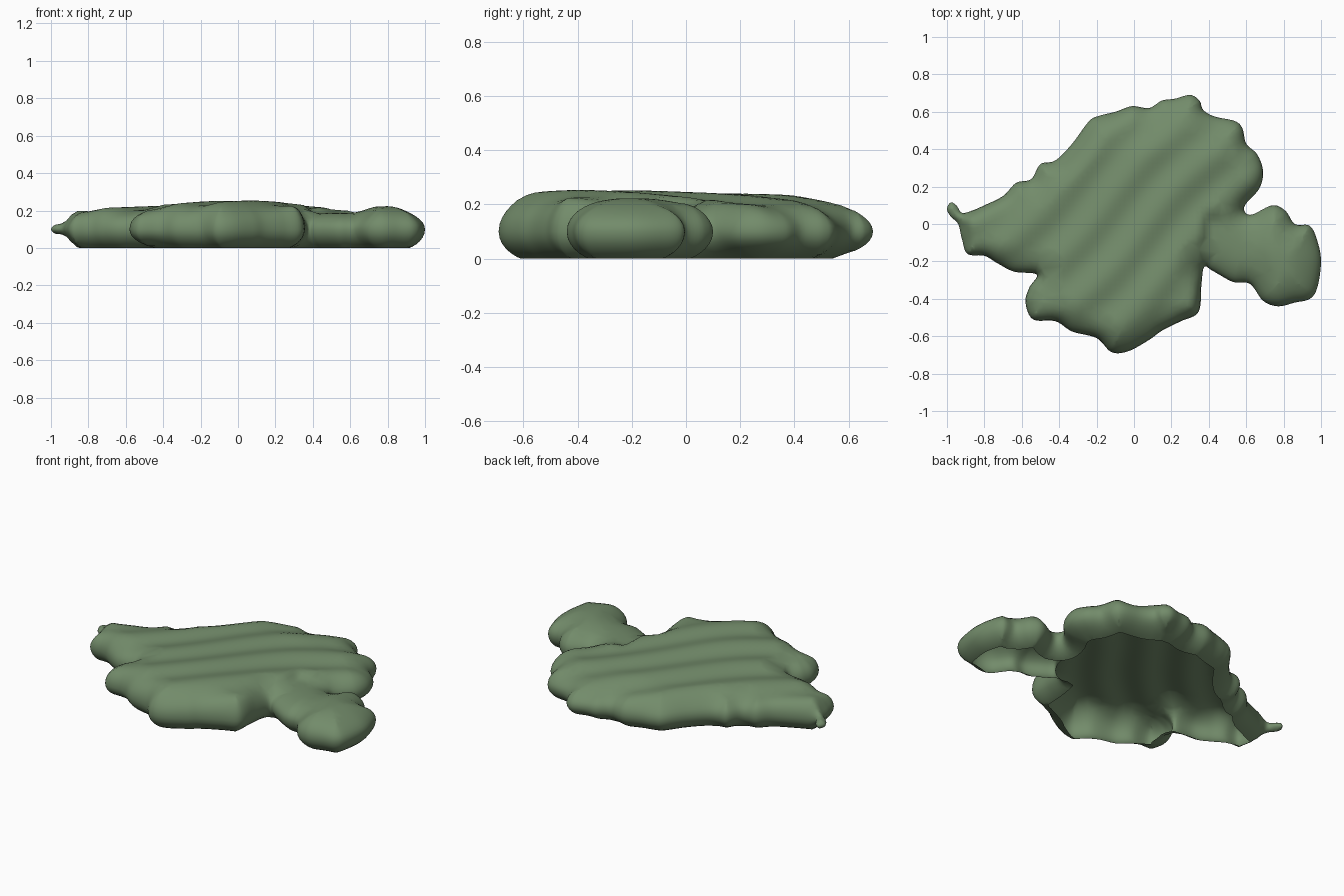
import bpy, bmesh, math
from mathutils import Vector, kdtree, geometry

if "Cube" in bpy.data.objects:
    bpy.data.objects.remove(bpy.data.objects["Cube"], do_unlink=True)

# Footprint of the patch, clockwise from the small tip on the right end
OUTLINE = [
    (-1, .08), (-.98, .115), (-.95, .1), (-.92, .06), (-.87, .07), (-.8, .1),
    (-.7, .15), (-.63, .22), (-.55, .24), (-.5, .32), (-.42, .34), (-.33, .43),
    (-.24, .55), (-.18, .58), (-.1, .6), (-.01, .63), (.08, .62), (.15, .66),
    (.22, .67), (.3, .69), (.35, .66), (.37, .61), (.43, .575), (.54, .55),
    (.58, .51), (.6, .43), (.66, .37), (.69, .28), (.67, .19), (.6, .11),
    (.59, .07), (.63, .05), (.74, .1), (.81, .07), (.86, 0), (.94, -.01),
    (.98, -.09), (1, -.2), (.98, -.34), (.94, -.4), (.86, -.42), (.77, -.44),
    (.69, -.41), (.62, -.32), (.53, -.31), (.42, -.25), (.375, -.23),
    (.36, -.33), (.345, -.47), (.25, -.52), (.15, -.57), (.08, -.62),
    (-.03, -.68), (-.12, -.685), (-.2, -.61), (-.33, -.575), (-.42, -.52),
    (-.54, -.51), (-.58, -.42), (-.56, -.34), (-.52, -.27), (-.64, -.255),
    (-.73, -.21), (-.8, -.17), (-.89, -.16), (-.92, -.08), (-.94, 0),
    (-.98, .04)]
MIDDLE = 0.1       # height of the widest part of the rim


def smooth_loop(points, steps):
    """Closed Catmull-Rom curve through the points."""
    pts = [Vector(p) for p in points]
    n, out = len(pts), []
    for i in range(n):
        a, b, c, d = (pts[(i + k) % n] for k in (-1, 0, 1, 2))
        for s in range(steps):
            t = s / steps
            out.append(0.5 * (2 * b + (c - a) * t + (2 * a - 5 * b + 4 * c - d) * t ** 2
                              + (3 * b - a - 3 * c + d) * t ** 3))
    return out


def smoothstep(lo, hi, v):
    t = min(max((v - lo) / (hi - lo), 0), 1)
    return t * t * (3 - 2 * t)


def bump(x, y, cx, cy, size):
    return math.exp(-((x - cx) ** 2 + (y - cy) ** 2) / size ** 2)


def dome(d, radius):
    """Quarter-ellipse rise from the rim inwards."""
    t = min(d / radius, 1)
    return math.sqrt(max(0, 1 - (1 - t) ** 2))


def crown(x, y):
    """Height above the rim of the rippled top."""
    across = (x - y) / math.sqrt(2)
    along = (x + y) / math.sqrt(2)
    wave = 0.010 * math.cos(math.tau * (across - 0.3 + 0.03 * math.sin(5 * along)) / 0.24)
    body = 0.114 + wave + 0.03 * bump(x, y, 0, -0.35, 0.38) + 0.014 * bump(x, y, 0.05, 0.2, 0.35)
    body -= 0.01 * smoothstep(-0.25, -0.8, x) + 0.03 * smoothstep(0.35, 0.65, y)
    body -= 0.01 * smoothstep(0.2, 0.5, x)
    branch = smoothstep(0.35, 0.41, x) * smoothstep(0.1, 0, y)
    lobe = 0.087 + 0.036 * smoothstep(0.6, 0.76, x) - 0.02 * smoothstep(0.8, 1, x)
    return body + (lobe - body) * branch


def top_radius(x, y):
    """Rim rounding: tight at the ends and the steep side, soft on the lobe."""
    radius = 0.165 - 0.035 * smoothstep(-0.3, -0.55, y) - 0.045 * smoothstep(0.35, 0.55, y)
    radius += 0.04 * smoothstep(0.6, 0.7, x) * smoothstep(0.1, 0, y)
    radius -= 0.05 * smoothstep(-0.5, -0.75, x)
    return radius * (1 - 0.5 * bump(x, y, 0.33, -0.36, 0.12))


def under_radius(x, y):
    """Undercut rounding: wider below the back bulges and the front side lobe."""
    bulges = bump(x, y, 0.28, 0.62, 0.16) + bump(x, y, 0.62, 0.25, 0.14)
    lobe = bump(x, y, -0.5, -0.43, 0.13)
    return 0.18 + 0.03 * smoothstep(0.1, 0.4, y) + 0.13 * bulges + 0.12 * lobe


# Sample the rim and prepare distance lookup
rim = smooth_loop(OUTLINE, 6)[::-1]
count = len(rim)
inward = []
for i in range(count):
    t = (rim[(i + 1) % count] - rim[i - 1]).normalized()
    inward.append(Vector((-t.y, t.x)))
tree = kdtree.KDTree(count)
for i, p in enumerate(rim):
    tree.insert((p.x, p.y, 0), i)
tree.balance()


def depth(p):
    """Distance inside the rim, negative when outside."""
    co, i, dist = tree.find((p.x, p.y, 0))
    return dist if (p - rim[i]).dot(inward[i]) >= -1e-6 else -dist


# Points: rim, inset rings for the rounded edge, then a regular grid
points = list(rim)
for offset in (.004, .013, .027, .045, .068, .095, .125):
    for i in range(0, count, 1 if offset < .05 else 2):
        p = rim[i] + inward[i] * offset
        if depth(p) > offset * 0.96:
            points.append(p)
step = 0.025
for i in range(-40, 41):
    for j in range(-28, 29):
        p = Vector((i * step, j * step))
        if depth(p) > 0.14:
            points.append(p)
flat, _, tris, *_ = geometry.delaunay_2d_cdt(
    points, [], [list(range(count))], 1, 1e-5)

# Rippled top sheet and undercut lower sheet meeting at the rim
bm = bmesh.new()
top, under = [], []
for p in flat:
    d = max(depth(p), 0)
    thin = 0.4 + 0.6 * smoothstep(-0.96, -0.86, p.x)
    rise = thin * crown(p.x, p.y) * dome(d, top_radius(p.x, p.y))
    v = bm.verts.new((p.x, p.y, MIDDLE + rise))
    top.append(v)
    if d < 1e-4:
        under.append(v)
    else:
        drop = thin * 0.12 * dome(d, under_radius(p.x, p.y))
        under.append(bm.verts.new((p.x, p.y, MIDDLE - drop)))
for tri in tris:
    bm.faces.new([top[k] for k in tri])
    if any(top[k] is not under[k] for k in tri):
        bm.faces.new([under[k] for k in reversed(tri)])

# Open the underside at ground level
bmesh.ops.bisect_plane(bm, geom=bm.verts[:] + bm.edges[:] + bm.faces[:],
                       plane_co=(0, 0, 0), plane_no=(0, 0, 1), clear_inner=True)
loose = [v for v in bm.verts if not v.link_faces]
bmesh.ops.delete(bm, geom=loose, context='VERTS')
for f in bm.faces:
    f.smooth = True

mesh = bpy.data.meshes.new("ground_patch")
bm.to_mesh(mesh)
bm.free()
patch = bpy.data.objects.new("ground_patch", mesh)
bpy.context.collection.objects.link(patch)

# Single mossy colour
moss = bpy.data.materials.new("moss_green")
moss.use_nodes = True
colour = (0.17, 0.26, 0.145, 1)
moss.diffuse_color = colour
moss.node_tree.nodes["Principled BSDF"].inputs["Base Color"].default_value = colour
mesh.materials.append(moss)
